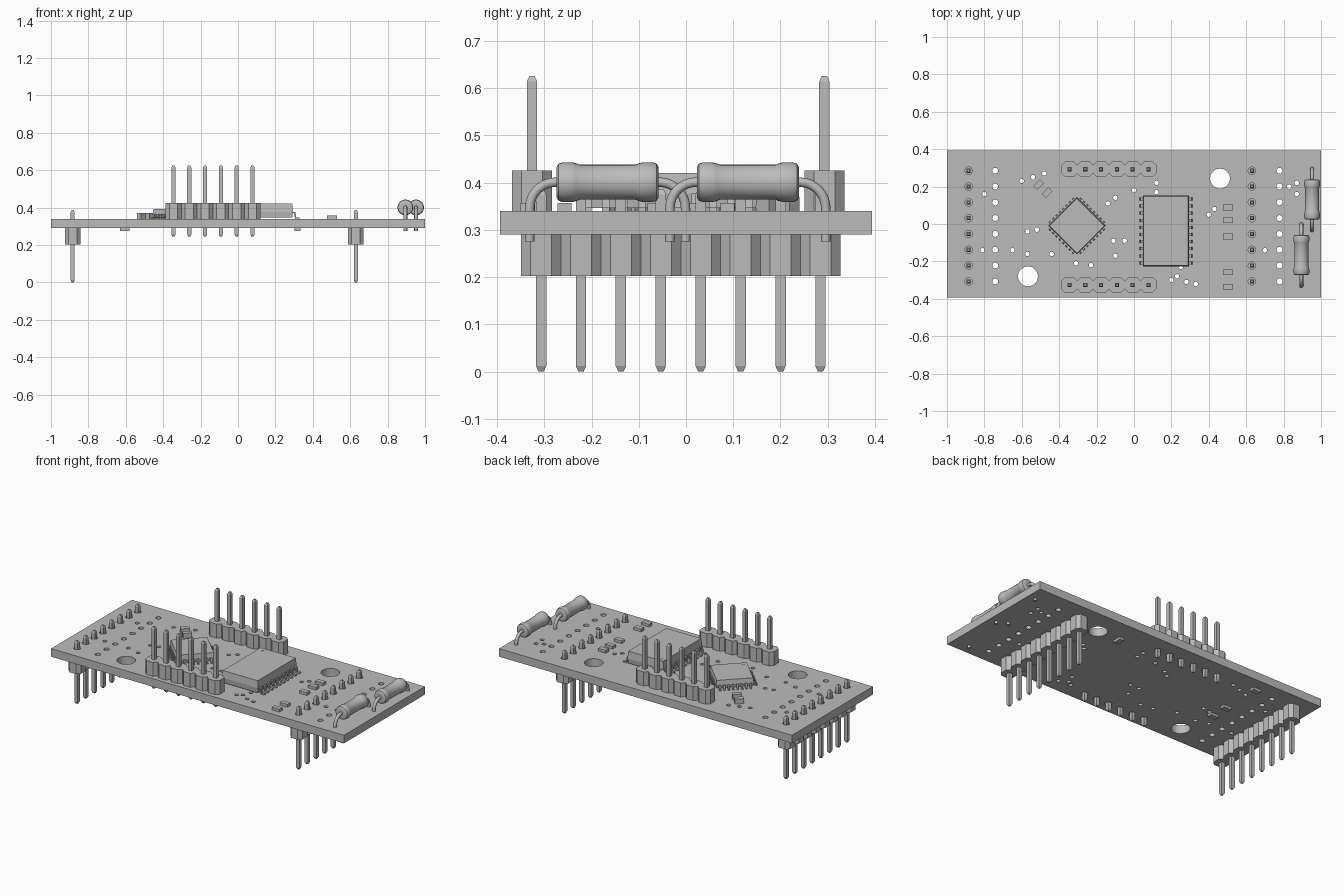
import bpy, bmesh
from math import sin, cos, pi, radians
from mathutils import Vector, Matrix

if "Cube" in bpy.data.objects:
    bpy.data.objects.remove(bpy.data.objects["Cube"])

grey = bpy.data.materials.new("plain_grey")
grey.use_nodes = True
colour = (0.5, 0.5, 0.5, 1)
grey.diffuse_color = colour
grey.node_tree.nodes["Principled BSDF"].inputs["Base Color"].default_value = colour

BOTTOM, TOP = 0.29, 0.34
PITCH = 0.0845


def loft(bm, rings, matrix=Matrix()):
    """Skin a list of equal rings and cap both ends."""
    loops = [[bm.verts.new(matrix @ Vector(p)) for p in ring] for ring in rings]
    n = len(loops[0])
    for a, b in zip(loops, loops[1:]):
        for i in range(n):
            j = (i + 1) % n
            bm.faces.new((a[i], a[j], b[j], b[i]))
    bm.faces.new(loops[0][::-1])
    bm.faces.new(loops[-1])


def rect(w, d, z):
    return [(sx * w / 2, sy * d / 2, z) for sx, sy in ((-1, -1), (1, -1), (1, 1), (-1, 1))]


def circle(r, z, n=20):
    return [(r * cos(2 * pi * i / n), r * sin(2 * pi * i / n), z) for i in range(n)]


def at(x, y, z=0, turn=0):
    return Matrix.Translation((x, y, z)) @ Matrix.Rotation(radians(turn), 4, "Z")


def make(name, bm, smooth=False):
    bmesh.ops.recalc_face_normals(bm, faces=bm.faces)
    mesh = bpy.data.meshes.new(name)
    bm.to_mesh(mesh)
    bm.free()
    mesh.materials.append(grey)
    obj = bpy.data.objects.new(name, mesh)
    bpy.context.collection.objects.link(obj)
    if smooth:
        bpy.ops.object.select_all(action="DESELECT")
        obj.select_set(True)
        bpy.context.view_layer.objects.active = obj
        bpy.ops.object.shade_smooth_by_angle(angle=radians(35))
    return obj


def row(count, centre, pitch=PITCH):
    return [centre + (i - (count - 1) / 2) * pitch for i in range(count)]


# Pin positions shared by the headers and the board holes
LONG_ROW = row(8, -0.011)
SHORT_ROW = row(6, -0.134)
LONG_X = {"left": 0.63, "right": -0.884}
SHORT_Y = {"front": -0.326, "back": 0.293}

# Circuit board with drilled holes
bm = bmesh.new()
loft(bm, [rect(2, 0.788, BOTTOM), rect(2, 0.788, TOP)])
board = make("circuit_board", bm)

holes = [(x, y, 0.02) for x in LONG_X.values() for y in LONG_ROW]
holes += [(x, y, 0.02) for y in SHORT_Y.values() for x in SHORT_ROW]
holes += [(x, y, 0.016) for x in (-0.742, 0.778) for y in LONG_ROW]
holes += [(0.46, 0.243, 0.053), (-0.567, -0.28, 0.053)]
vias = [(-.6, .23), (-.54, .25), (-.48, .27), (-.8, .16), (-.52, -.03), (-.57, -.04),
        (-.57, -.16), (-.65, -.14), (-.81, -.14), (-.44, -.16), (-.31, -.21), (-.23, -.22),
        (-.1, -.17), (-.11, -.09), (-.05, -.09), (-.14, .11), (-.1, .14), (0, .18),
        (.12, .22), (.12, .17), (.4, .05), (.43, .08), (.25, -.23), (.23, -.28),
        (.2, -.3), (.28, -.31), (.33, -.32), (.7, -.14), (.83, .2), (.87, .22), (.87, .16)]
holes += [(x, y, 0.012) for x, y in vias]
bm = bmesh.new()
for x, y, r in holes:
    n = 32 if r > 0.05 else 14
    loft(bm, [circle(r, 0.25, n), circle(r, 0.4, n)], at(x, y))
drill = make("drill_cutter", bm)
drill.hide_render = True
cut = board.modifiers.new("holes", "BOOLEAN")
cut.operation, cut.solver, cut.object = "DIFFERENCE", "EXACT", drill
drilled = bpy.data.meshes.new_from_object(
    board.evaluated_get(bpy.context.evaluated_depsgraph_get()))
board.modifiers.clear()
board.data = drilled
bpy.data.objects.remove(drill)


# Pin headers: chamfered strip with a row of square pins
def header(name, count, matrix, strip, pins):
    half, c = PITCH / 2, 0.02
    side = []
    for u in row(count, 0):
        side += [(u - half, half - c), (u - half + c, half),
                 (u + half - c, half)]
    side.append((count * half, half - c))
    outline = side + [(-u, -v) for u, v in side]
    bm = bmesh.new()
    loft(bm, [[(u, v, z) for u, v in outline] for z in strip], matrix)
    make(name + "_strip", bm)

    bm = bmesh.new()
    low, high = pins
    w, tip, taper = 0.022, 0.011, 0.012
    for u in row(count, 0):
        loft(bm, [rect(tip, tip, low), rect(w, w, low + taper),
                  rect(w, w, high - taper), rect(tip, tip, high)], matrix @ at(u, 0))
    make(name + "_pins", bm)


for side, x in LONG_X.items():
    header(side + "_lower_header", 8, at(x, -0.011, 0, 90), (0.202, BOTTOM), (0, 0.387))
for side, y in SHORT_Y.items():
    header(side + "_upper_header", 6, at(-0.134, y), (TOP, 0.426), (0.245, 0.626))


# Chips: drafted body, pin-one mark and bent leads
def lead(bm, matrix, width, reach, lift, t):
    a, b = reach * 0.35, reach * 0.5
    profile = [(-0.01, lift + t), (a, lift + t), (b, t), (reach, t),
               (reach, 0), (b - t, 0), (a - t, lift), (-0.01, lift)]
    loft(bm, [[(u, s * width / 2, z) for u, z in profile] for s in (-1, 1)], matrix)


def chip(name, matrix, w, d, height, mark, sides, count, pitch, lead_size):
    matrix = matrix @ at(0, 0, TOP)
    draft = 0.008
    mid = lead_size[2] + lead_size[3]
    bm = bmesh.new()
    loft(bm, [rect(w - draft, d - draft, 0.006), rect(w, d, mid),
              rect(w - draft, d - draft, height)], matrix)
    make(name + "_body", bm)
    bm = bmesh.new()
    loft(bm, [circle(0.008, height, 16), circle(0.008, height + 0.001, 16)], matrix @ at(*mark))
    make(name + "_mark", bm)
    bm = bmesh.new()
    for turn in sides:
        out = d / 2 if turn % 180 else w / 2
        for v in row(count, 0, pitch):
            lead(bm, matrix @ at(0, 0, 0, turn) @ at(out, v), *lead_size)
    make(name + "_leads", bm)


chip("square_chip", at(-0.305, -0.01, 0, 45), 0.215, 0.215, 0.054, (-0.08, -0.08),
     (0, 90, 180, 270), 8, 0.025, (0.011, 0.024, 0.02, 0.006))
chip("long_chip", at(0.171, -0.037), 0.246, 0.378, 0.081, (-0.09, 0.16),
     (0, 180), 10, 0.038, (0.016, 0.036, 0.03, 0.007))


# Small surface-mount blocks
def block(name, x, y, low, high, turn=0):
    bm = bmesh.new()
    loft(bm, [rect(0.052, 0.03, low), rect(0.052, 0.03, high)], at(x, y, 0, turn))
    make(name, bm)


for y in (0.088, 0.02, -0.067, -0.257, -0.335):
    block("small_resistor", 0.502, y, TOP, 0.357)
for x, y in ((-0.51, 0.211), (-0.465, 0.168)):
    block("small_capacitor", x, y, TOP, 0.37, 45)
for y in (0.31, 0.06, -0.05):
    block("underside_block", -0.605, y, 0.275, BOTTOM)
block("underside_block", 0.318, 0.25, 0.275, BOTTOM, 90)


# Axial resistors: turned body and a bent wire at each end
def axial_resistor(name, x, y):
    place = at(x, y, 0.401)
    half = [(0.108, 0.02), (0.108, 0.032), (0.104, 0.039), (0.096, 0.042),
            (0.075, 0.042), (0.066, 0.04), (0.059, 0.037)]
    profile = [(-u, r) for u, r in half] + half[::-1]
    bm = bmesh.new()
    loft(bm, [circle(r, u, 28) for u, r in profile], place @ Matrix.Rotation(-pi / 2, 4, "X"))
    make(name + "_body", bm, True)

    bm = bmesh.new()
    bend, reach = 0.055, 0.165
    path = [(0.1, 0, 0)]
    for i in range(9):
        a = pi / 2 * i / 8
        path.append((reach - bend + bend * sin(a), bend * cos(a) - bend, a))
    path.append((reach, -0.126, pi / 2))
    for s in (-1, 1):
        rings = [[(p, s * (u + q * sin(a)), z + q * cos(a)) for p, q, _ in circle(0.01, 0, 12)]
                 for u, z, a in path]
        loft(bm, rings, place)
    make(name + "_wires", bm, True)


axial_resistor("back_axial_resistor", 0.952, 0.131)
axial_resistor("front_axial_resistor", 0.895, -0.166)
